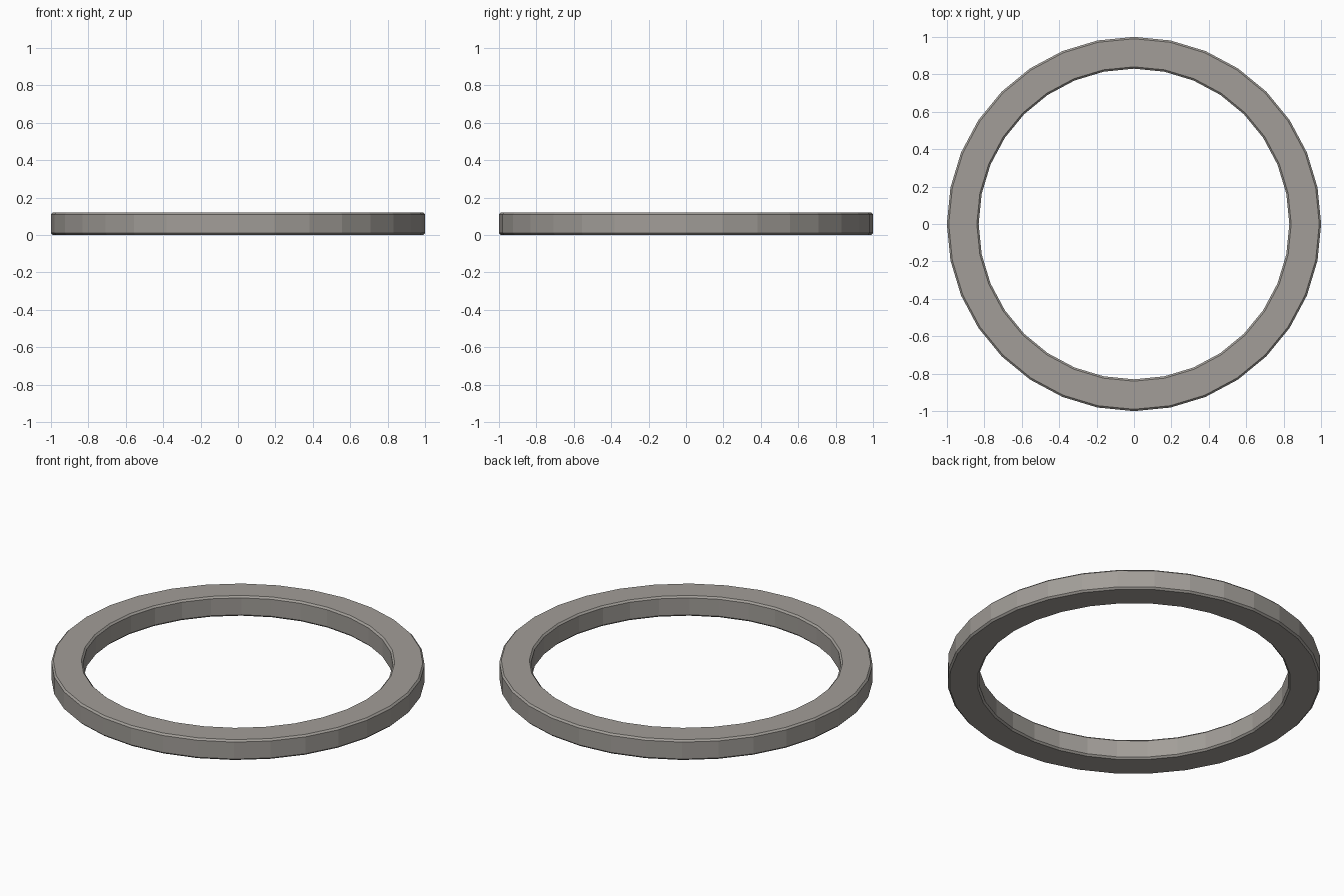
import bpy, bmesh, math

if "Cube" in bpy.data.objects:
    bpy.data.objects.remove(bpy.data.objects["Cube"])

# Stone grey material
stone = bpy.data.materials.new("warm_grey")
stone.diffuse_color = (0.36, 0.34, 0.315, 1)
stone.use_nodes = True
stone.node_tree.nodes["Principled BSDF"].inputs["Base Color"].default_value = stone.diffuse_color

# Chamfered ring cross-section (radius, height), swept in 32 flat steps
R, r, h, c = 1.0, 0.83, 0.12, 0.01
profile = [(R - c, 0), (R, c), (R, h - c), (R - c, h),
           (r + c, h), (r, h - c), (r, c), (r + c, 0)]
SIDES = 32

bm = bmesh.new()
rings = []
for i in range(SIDES):
    a = 2 * math.pi * i / SIDES
    rings.append([bm.verts.new((p * math.cos(a), p * math.sin(a), z)) for p, z in profile])
n = len(profile)
for i in range(SIDES):
    A, B = rings[i], rings[(i + 1) % SIDES]
    for j in range(n):
        k = (j + 1) % n
        bm.faces.new((A[j], B[j], B[k], A[k]))
bmesh.ops.recalc_face_normals(bm, faces=bm.faces)

mesh = bpy.data.meshes.new("ring")
bm.to_mesh(mesh)
bm.free()
mesh.materials.append(stone)
ring = bpy.data.objects.new("ring", mesh)
bpy.context.collection.objects.link(ring)
